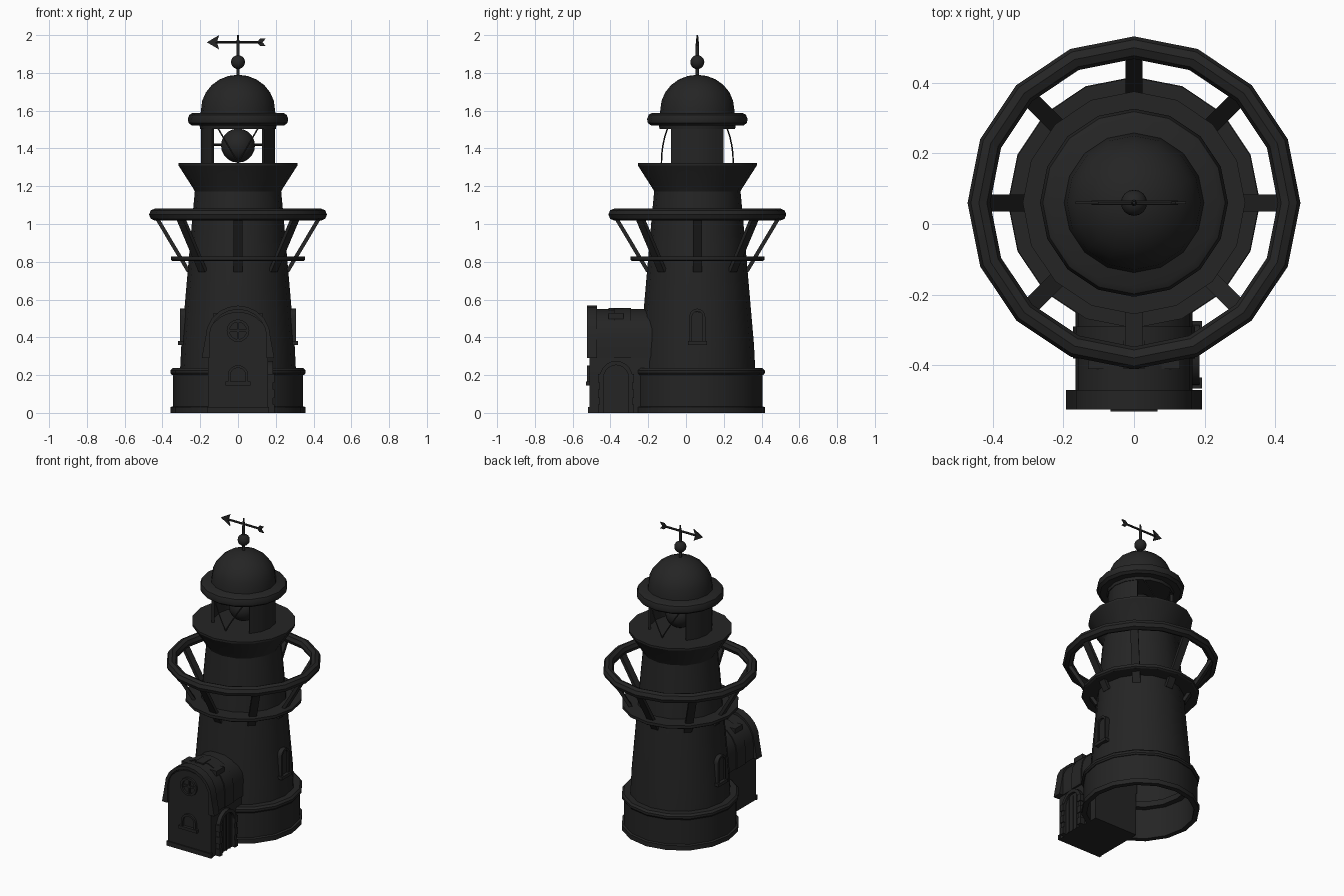
import bpy, bmesh
from math import sin, cos, pi, radians
from mathutils import Vector, Matrix

cube = bpy.data.objects.get("Cube")
if cube:
    bpy.data.objects.remove(cube, do_unlink=True)

CY = 0.06    # tower axis in y
SIDES = 16
parts = []

mat = bpy.data.materials.new("charcoal")
mat.use_nodes = True
COLOR = (0.018, 0.018, 0.018, 1)
mat.diffuse_color = COLOR
mat.node_tree.nodes["Principled BSDF"].inputs["Base Color"].default_value = COLOR


def finish(name, bm):
    bmesh.ops.recalc_face_normals(bm, faces=bm.faces)
    me = bpy.data.meshes.new(name)
    bm.to_mesh(me)
    bm.free()
    me.materials.append(mat)
    ob = bpy.data.objects.new(name, me)
    bpy.context.collection.objects.link(ob)
    parts.append(ob)
    return ob


def lathe(name, profile, start=0, count=SIDES, closed=False):
    """Turn (radius, z) points about the tower axis, fully or over some sides."""
    bm = bmesh.new()
    full = count == SIDES
    cols = []
    for i in range(count if full else count + 1):
        a = start + 2 * pi * i / SIDES
        cols.append([bm.verts.new((r * cos(a), CY + r * sin(a), z)) for r, z in profile])
    n = len(profile)
    for i in range(count):
        p, q = cols[i], cols[(i + 1) % len(cols)]
        for j in range(n if closed else n - 1):
            k = (j + 1) % n
            bm.faces.new((p[j], q[j], q[k], p[k]))
    if not full and closed:
        bm.faces.new(cols[0])
        bm.faces.new(cols[-1])
    bmesh.ops.remove_doubles(bm, verts=bm.verts, dist=1e-5)
    return finish(name, bm)


def ring(name, radius, z, rx, rz, n=8):
    pts = [(radius + rx * cos(2 * pi * i / n), z + rz * sin(2 * pi * i / n)) for i in range(n)]
    return lathe(name, pts, closed=True)


def extrude(name, pts, d0, d1, axis="y"):
    """Extrude a (u, z) outline along y (u is x) or along x (u is y)."""
    bm = bmesh.new()
    def put(u, z, d):
        return bm.verts.new((u, d, z) if axis == "y" else (d, u, z))
    a, b = [[put(u, z, d) for u, z in pts] for d in (d0, d1)]
    bm.faces.new(a)
    bm.faces.new(b[::-1])
    for i in range(len(pts)):
        j = (i + 1) % len(pts)
        bm.faces.new((a[i], a[j], b[j], b[i]))
    return finish(name, bm)


def box(name, x, y, z):
    return extrude(name, [(x[0], z[0]), (x[1], z[0]), (x[1], z[1]), (x[0], z[1])], *y)


def bar(name, p, q, w, t=None, side=None, seg=6):
    """Rod between two points; boxy when a width direction is given."""
    p, q = Vector(p), Vector(q)
    d = (q - p).normalized()
    s = Vector(side) if side else d.orthogonal().normalized()
    rot = Matrix((s, d.cross(s), d)).transposed().to_4x4()
    m = Matrix.Translation((p + q) / 2) @ rot
    bm = bmesh.new()
    if side:
        bmesh.ops.create_cube(bm, size=1, matrix=m @ Matrix.Diagonal((w, t, (q - p).length, 1)))
    else:
        bmesh.ops.create_cone(bm, cap_ends=True, segments=seg, radius1=w, radius2=w,
                              depth=(q - p).length, matrix=m)
    return finish(name, bm)


def ball(name, z, r):
    bm = bmesh.new()
    bmesh.ops.create_uvsphere(bm, u_segments=16, v_segments=10, radius=r,
                              matrix=Matrix.Translation((0, CY, z)))
    return finish(name, bm)


def arch(c, w, z0, spring, rise, flare=0, n=10):
    curve = [(c + w * cos(pi * i / n), spring + rise * sin(pi * i / n)) for i in range(n + 1)]
    return [(c + w + flare, z0)] + curve + [(c - w - flare, z0)]


def arch_band(name, c, w, t, z0, spring, rise, d0, d1, axis="y", flare=0):
    inner = arch(c, w - t, z0, spring, rise - t)
    extrude(name, arch(c, w, z0, spring, rise, flare) + inner[::-1], d0, d1, axis)


# Tower: hollow base, plinth, tapered shaft and flared gallery
lathe("plinth", [(0.335, 0), (0.357, 0), (0.357, 0.03), (0.345, 0.035), (0.335, 0.035)], closed=True)
lathe("base_wall", [(0.325, 0), (0.345, 0), (0.345, 0.2), (0.325, 0.2)], closed=True)
lathe("base_cap", [(0.29, 0.2), (0.35, 0.2), (0.357, 0.21), (0.357, 0.225), (0.345, 0.237), (0.29, 0.237)], closed=True)
lathe("shaft", [(0.308, 0.2), (0.3, 0.36), (0.262, 0.8), (0.242, 1.03), (0.228, 1.18)])
lathe("gallery", [(0.225, 1.165), (0.235, 1.185), (0.315, 1.31), (0.315, 1.322), (0, 1.322)])

# Balcony: floor ledge, handrail and slanted struts
lathe("balcony_ledge", [(0.25, 0.803), (0.345, 0.803), (0.355, 0.81), (0.355, 0.828), (0.25, 0.828)], closed=True)
ring("balcony_rail", 0.439, 1.05, 0.032, 0.032)
for i in range(8):
    a = i * pi / 4
    c, s = cos(a), sin(a)
    bar("balcony_strut", (0.262 * c, CY + 0.262 * s, 0.75), (0.432 * c, CY + 0.432 * s, 1.035),
        0.048, 0.02, (-s, c, 0))

# Lantern room: two curved walls, lamp and window bars
for k in range(2):
    lathe("lantern_wall", [(0.18, 1.32), (0.196, 1.32), (0.196, 1.51), (0.18, 1.51)],
          k * pi - pi / 4, 4, True)
ball("lamp", 1.415, 0.09)
bar("lamp_axle", (-0.19, CY, 1.42), (0.19, CY, 1.42), 0.006)
for face in (-1, 1):
    for side in (-1, 1):
        path = []
        for i in range(5):
            x = side * 0.105 * i / 4
            path.append((x, CY + face * (0.19 ** 2 - x * x) ** 0.5, 1.325 + 0.18 * i / 4))
        for p, q in zip(path, path[1:]):
            bar("window_bar", p, q, 0.004)

# Roof: eaves, dome, finial and weather vane
lathe("roof_collar", [(0, 1.503), (0.2, 1.503), (0.205, 1.53), (0, 1.53)])
lathe("roof_eaves", [(0, 1.522), (0.245, 1.522), (0.262, 1.535), (0.266, 1.555), (0.258, 1.578), (0.24, 1.588), (0, 1.588)])
lathe("dome", [(0.198, 1.585)] + [(0.196 * cos(i * pi / 12), 1.605 + 0.185 * sin(i * pi / 12)) for i in range(7)])
ball("finial", 1.857, 0.037)
lathe("vane_post", [(0.009, 1.78), (0.009, 1.95), (0.004, 2.0), (0, 2.0)])
bar("vane_shaft", (-0.12, CY, 1.962), (0.125, CY, 1.962), 0.007)
vane = (CY - 0.004, CY + 0.004)
extrude("vane_head", [(-0.165, 1.962), (-0.1, 2.0), (-0.112, 1.962), (-0.1, 1.924)], *vane)
extrude("vane_tail", [(0.1, 1.962), (0.118, 1.982), (0.147, 1.982), (0.13, 1.962), (0.147, 1.942), (0.118, 1.942)], *vane)

# Tower side windows
for s in (-1, 1):
    extrude("side_window_pane", arch(CY, 0.036, 0.37, 0.5, 0.036), s * 0.26, s * 0.297, "x")
    arch_band("side_window_frame", CY, 0.042, 0.014, 0.37, 0.51, 0.042, s * 0.26, s * 0.308, "x")
    extrude("side_window_sill", [(CY - 0.05, 0.36), (CY + 0.05, 0.36), (CY + 0.05, 0.38), (CY - 0.05, 0.38)],
            s * 0.27, s * 0.318, "x")

# Entrance annex with vaulted roof in overlapping courses
extrude("annex_body", arch(0, 0.16, 0, 0.39, 0.145), -0.51, -0.17)
for y in ((-0.518, -0.5),):
    box("annex_plinth", (-0.165, 0.165), y, (0, 0.03))
arch_band("gable_arch", 0, 0.172, 0.02, 0.29, 0.4, 0.168, -0.525, -0.47, flare=0.02)
for i in range(3):
    grow = 0.006 * (i % 2)
    y = -0.47 + 0.09 * i
    arch_band("roof_course", 0, 0.166 + grow, 0.03, 0.29, 0.395, 0.155 + grow, y, y + 0.09 + 0.03 * (i == 2))
for x in (-0.1, 0, 0.1):
    z = 0.553 - 2.6 * x * x
    box("roof_tile", (x - 0.03, x + 0.03), (-0.41, -0.33), (z - 0.03, z + 0.003))

# Round gable window and small arched front window
n = 16
circle = [(cos(2 * pi * i / n), sin(2 * pi * i / n)) for i in range(n + 1)]
outer = [(0.06 * u, 0.435 + 0.06 * v) for u, v in circle]
hole = [(0.045 * u, 0.435 + 0.045 * v) for u, v in circle]
for i in range(n):
    extrude("round_window_frame", [outer[i], outer[i + 1], hole[i + 1], hole[i]], -0.524, -0.505)
box("round_window_bar", (-0.045, 0.045), (-0.519, -0.505), (0.429, 0.441))
box("round_window_bar", (-0.006, 0.006), (-0.519, -0.505), (0.39, 0.48))
arch_band("front_window_frame", 0, 0.054, 0.014, 0.16, 0.2, 0.052, -0.524, -0.505)
box("front_window_sill", (-0.067, 0.067), (-0.53, -0.505), (0.145, 0.165))

# Side door with planks and stone surround
DY = -0.37
extrude("door", arch(DY, 0.075, 0, 0.185, 0.075), 0.15, 0.17, "x")
for i in (-1, 0, 1):
    u = DY + i * 0.036
    extrude("door_batten", [(u - 0.004, 0), (u + 0.004, 0), (u + 0.004, 0.24), (u - 0.004, 0.24)],
            0.16, 0.175, "x")
arch_band("door_surround", DY, 0.088, 0.022, 0, 0.185, 0.09, 0.15, 0.186, "x")
for s in (-1, 1):
    for k in range(3):
        u, z = DY + s * 0.08, 0.08 * k
        extrude("door_stone", [(u - 0.015, z), (u + 0.015, z), (u + 0.015, z + 0.045), (u - 0.015, z + 0.045)],
                0.15, 0.192, "x")

# Smooth curved surfaces, keeping crisp edges
for ob in bpy.context.selected_objects:
    ob.select_set(False)
for ob in parts:
    ob.select_set(True)
bpy.context.view_layer.objects.active = parts[0]
bpy.ops.object.shade_smooth_by_angle(angle=radians(30))
